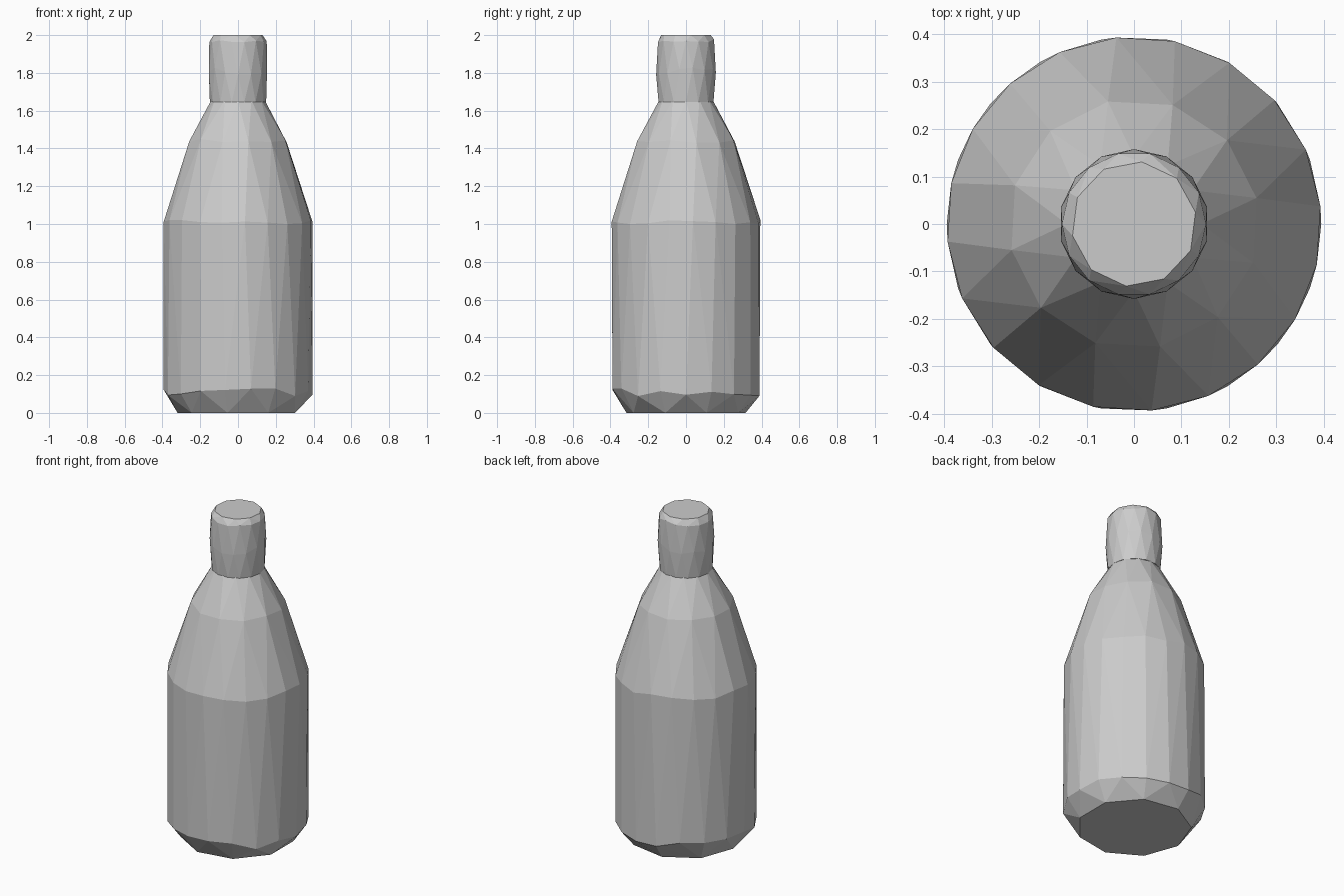
import bpy
import bmesh
import random
from math import sin, cos, tau

cube = bpy.data.objects.get("Cube")
if cube:
    bpy.data.objects.remove(cube, do_unlink=True)

random.seed(4)

grey = bpy.data.materials.new("light grey")
grey.use_nodes = True
colour = (0.6, 0.6, 0.6, 1)
grey.diffuse_color = colour
grey.node_tree.nodes["Principled BSDF"].inputs["Base Color"].default_value = colour


def faceted_part(name, rings):
    """Convex faceted shell; each ring is height, radius, sides, turn, height jitter."""
    bm = bmesh.new()
    for z, radius, sides, turn, jitter in rings:
        for i in range(sides):
            a = tau * (i + turn) / sides
            dz = random.uniform(-jitter, jitter)
            bm.verts.new((radius * cos(a), radius * sin(a), z + dz))
    hull = bmesh.ops.convex_hull(bm, input=bm.verts[:])
    unused = {g for g in hull["geom_interior"] + hull["geom_unused"]
              if isinstance(g, bmesh.types.BMVert)}
    bmesh.ops.delete(bm, geom=list(unused), context="VERTS")
    bmesh.ops.dissolve_limit(bm, angle_limit=0.01, verts=bm.verts[:], edges=bm.edges[:])
    bmesh.ops.recalc_face_normals(bm, faces=bm.faces[:])
    mesh = bpy.data.meshes.new(name)
    bm.to_mesh(mesh)
    bm.free()
    mesh.materials.append(grey)
    obj = bpy.data.objects.new(name, mesh)
    bpy.context.collection.objects.link(obj)
    return obj


# Bottle: bevelled base, straight sides, tapering shoulder and neck
faceted_part("bottle_body", [
    (0.0, 0.32, 9, 0.5, 0.0),
    (0.11, 0.395, 18, 0.0, 0.025),
    (1.01, 0.395, 20, 0.3, 0.015),
    (1.44, 0.264, 12, 0.4, 0.01),
    (1.655, 0.142, 12, 0.0, 0.0),
])

# Cap: slightly bulging, overhanging the neck, with a bevelled top
faceted_part("bottle_cap", [
    (1.645, 0.149, 14, 0.0, 0.0),
    (1.81, 0.158, 14, 0.5, 0.02),
    (1.97, 0.152, 14, 0.0, 0.008),
    (2.0, 0.132, 10, 0.3, 0.0),
])
